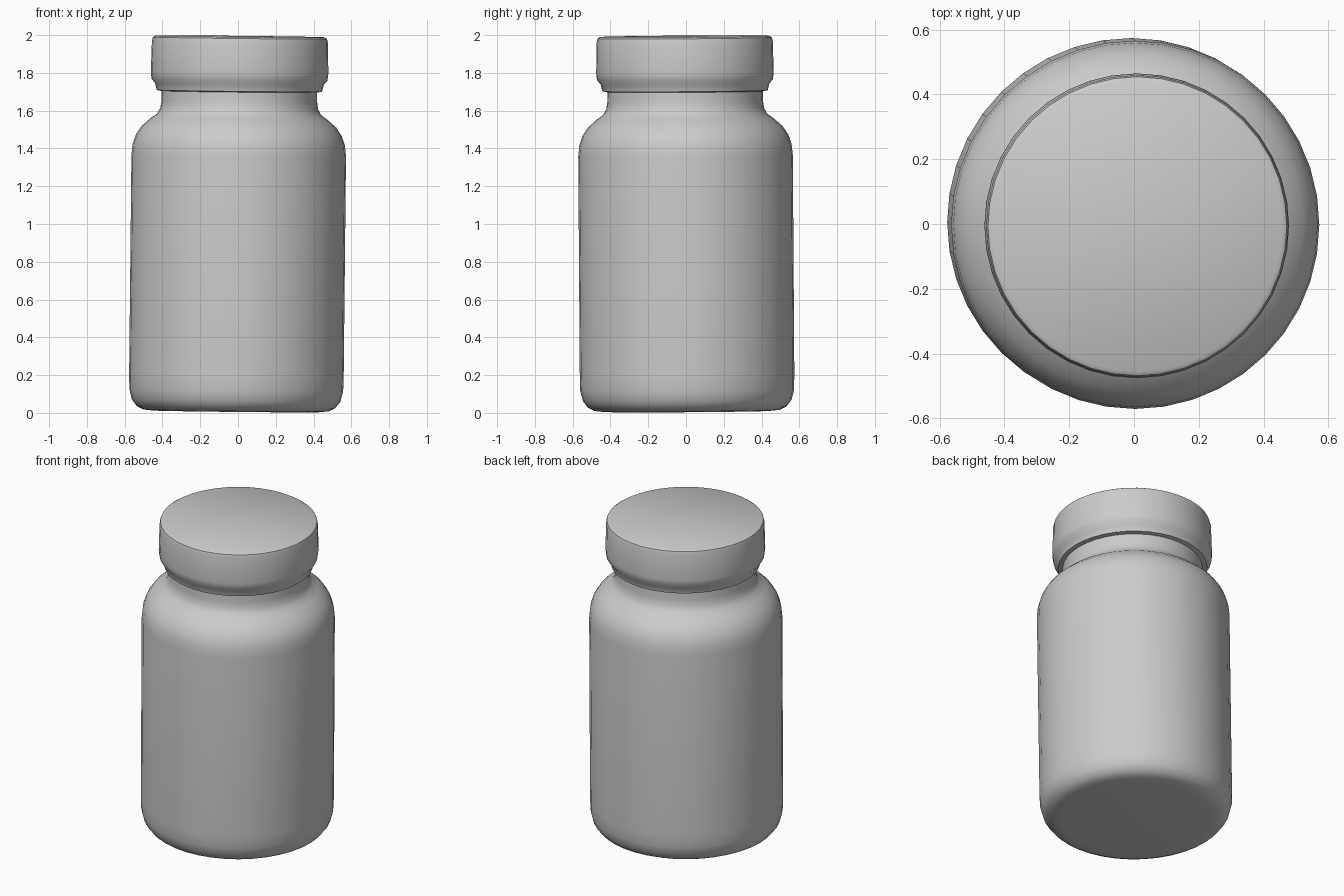
import bpy, bmesh
from math import cos, sin, pi, radians
from mathutils import Euler

cube = bpy.data.objects.get("Cube")
if cube:
    bpy.data.objects.remove(cube, do_unlink=True)

SEGMENTS = 40
# The jar stands very slightly out of plumb
LEAN = Euler((radians(0.4), radians(0.6), 0)).to_matrix()


def make_material(name, colour):
    mat = bpy.data.materials.new(name)
    mat.use_nodes = True
    mat.diffuse_color = colour
    mat.node_tree.nodes["Principled BSDF"].inputs["Base Color"].default_value = colour
    return mat


def lathe(name, profile, mat, sharp_angle):
    """Spin a (radius, height) profile into a closed solid."""
    bm = bmesh.new()
    rings = []
    for r, z in profile:
        rings.append([bm.verts.new((r * cos(2 * pi * i / SEGMENTS),
                                    r * sin(2 * pi * i / SEGMENTS), z))
                      for i in range(SEGMENTS)])
    for low, high in zip(rings, rings[1:]):
        for i in range(SEGMENTS):
            j = (i + 1) % SEGMENTS
            bm.faces.new((low[i], low[j], high[j], high[i]))
    bm.faces.new(rings[0][::-1])
    bm.faces.new(rings[-1])
    # Lean about the middle of the jar's height
    for v in bm.verts:
        v.co.z -= 1
        v.co = LEAN @ v.co
        v.co.z += 1
    mesh = bpy.data.meshes.new(name)
    bm.to_mesh(mesh)
    bm.free()
    mesh.materials.append(mat)
    obj = bpy.data.objects.new(name, mesh)
    bpy.context.collection.objects.link(obj)
    bpy.ops.object.select_all(action='DESELECT')
    obj.select_set(True)
    bpy.context.view_layer.objects.active = obj
    bpy.ops.object.shade_smooth_by_angle(angle=radians(sharp_angle))
    return obj


grey = make_material("plain grey", (0.6, 0.6, 0.6, 1))

# Bottle: rounded foot, straight wall, rounded shoulder and neck
lathe("bottle_body", [
    (0.44, 0.008), (0.49, 0.013), (0.525, 0.03), (0.552, 0.065), (0.566, 0.12),
    (0.568, 0.2), (0.568, 1.36), (0.562, 1.42), (0.545, 1.47), (0.515, 1.515),
    (0.47, 1.555), (0.435, 1.58), (0.418, 1.61), (0.412, 1.65), (0.412, 1.74),
], grey, 50)

# Cap: bevelled lower lip, straight skirt and softly rounded top rim
lathe("screw_cap", [
    (0.41, 1.70), (0.438, 1.705), (0.446, 1.74), (0.466, 1.765), (0.47, 1.80),
    (0.466, 1.965), (0.461, 1.985), (0.448, 1.993),
], grey, 40)
